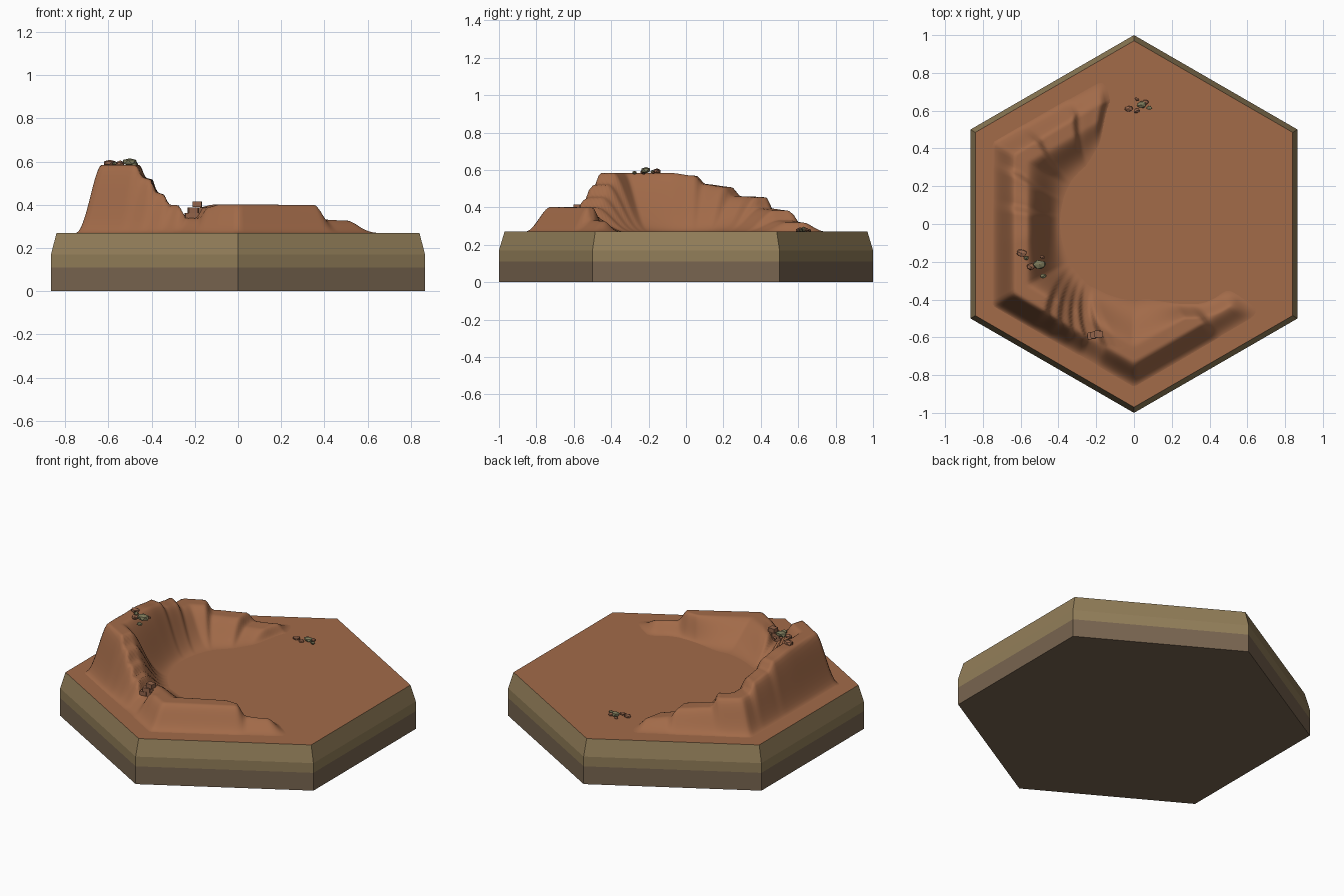
import bpy, bmesh, math, random
from mathutils import Matrix, Vector

if "Cube" in bpy.data.objects:
    bpy.data.objects.remove(bpy.data.objects["Cube"])

random.seed(4)
TOP = 0.27


def material(name, rgb):
    m = bpy.data.materials.new(name)
    m.diffuse_color = (*rgb, 1)
    m.use_nodes = True
    m.node_tree.nodes["Principled BSDF"].inputs["Base Color"].default_value = m.diffuse_color
    return m


clay = material("clay_orange", (0.36, 0.145, 0.066))
tan = material("tan_earth", (0.29, 0.21, 0.10))
brown = material("brown_earth", (0.19, 0.13, 0.08))
brick_red = material("brick_brown", (0.30, 0.13, 0.07))
sage = material("sage_stone", (0.20, 0.19, 0.10))


def finish(bm, name, mats):
    bmesh.ops.recalc_face_normals(bm, faces=bm.faces)
    me = bpy.data.meshes.new(name)
    bm.to_mesh(me)
    bm.free()
    ob = bpy.data.objects.new(name, me)
    for m in mats:
        me.materials.append(m)
    bpy.context.collection.objects.link(ob)
    return ob


# Hexagonal base tile: straight lower wall, tapered upper wall
bm = bmesh.new()
rings = []
for rad, z in ((1, 0), (1, 0.11), (1, 0.17), (0.97, TOP)):
    rings.append([bm.verts.new((rad * math.sin(k * math.pi / 3),
                                rad * math.cos(k * math.pi / 3), z)) for k in range(6)])
bm.faces.new(rings[0]).material_index = 0
bm.faces.new(rings[-1]).material_index = 2
for i in range(3):
    for k in range(6):
        f = bm.faces.new((rings[i][k], rings[i][(k + 1) % 6],
                          rings[i + 1][(k + 1) % 6], rings[i + 1][k]))
        f.material_index = 0 if i == 0 else 1
finish(bm, "base_tile", (brown, tan, clay))

# Crest height above the tile by angle in degrees: terraces joined by short steps
CREST = ((101, 0), (106, .05), (116, .06), (120, .115), (137, .125), (141, .185),
         (155, .19), (159, .24), (170, .255), (175, .30), (190, .315), (224, .315),
         (228, .255), (232, .25), (235, .19), (239, .18), (242, .13), (246, .13),
         (249, .072), (254, .068), (258, .12), (263, .133), (304, .13), (309, .062),
         (319, .058), (326, 0))


def crest(a):
    for (a0, h0), (a1, h1) in zip(CREST, CREST[1:]):
        if a0 <= a <= a1:
            return h0 + (h1 - h0) * smooth((a - a0) / (a1 - a0))
    return 0


def smooth(t):
    t = max(0, min(1, t))
    return t * t * (3 - 2 * t)


def hex_scale(a):
    return math.cos(math.radians((a + 30) % 60 - 30))


def inner_radius(a):
    return 0.38 + 0.2 * smooth((a - 275) / 50) + 0.08 * smooth((130 - a) / 25)


def ridge_height(a, r):
    # gullies bend toward the left as they run down the inner slope
    s = -math.sin(math.radians(a))
    bend = 90 * s * (1 - smooth((a - 240) / 45)) if s > 0 else 55 * s
    h = crest(a + bend * max(0, 0.66 - r))
    c = hex_scale(a)
    r_in = inner_radius(a)
    r_top = max(0.57 / c, r_in + 0.1)
    inner = smooth(max(0, (r - r_in) / (r_top - r_in)) ** 1.25)
    outer = smooth(max(0, (0.755 - r * c) / 0.125) ** 1.15)
    return h * inner * outer


# Curved crater ridge
bm = bmesh.new()
N, angles = 40, [97 + 1.25 * i for i in range(189)]
grid = []
for a in angles:
    r0, r1 = inner_radius(a), 0.76 / hex_scale(a)
    ar = math.radians(a)
    row = []
    for j in range(N + 1):
        r = r0 + (r1 - r0) * j / N
        row.append(bm.verts.new((r * math.cos(ar), r * math.sin(ar),
                                 TOP - 0.001 + ridge_height(a, r))))
    grid.append(row)
for i in range(len(grid) - 1):
    for j in range(N):
        q = (grid[i][j], grid[i][j + 1], grid[i + 1][j + 1], grid[i + 1][j])
        if max(v.co.z for v in q) > TOP - 0.0009:
            bm.faces.new((q[3], q[2], q[1], q[0]))
bmesh.ops.delete(bm, geom=[v for v in bm.verts if not v.link_faces], context='VERTS')
for f in bm.faces:
    f.smooth = True
ridge = finish(bm, "crater_ridge", (clay,))
if sum(p.normal.z for p in ridge.data.polygons) < 0:
    ridge.data.flip_normals()


# Scattered faceted stones: x, y, z, size, colour index
def stones(name, spots):
    bm = bmesh.new()
    for x, y, z, size, mat in spots:
        new = bmesh.ops.create_icosphere(bm, subdivisions=1, radius=size)["verts"]
        spin = Matrix.Rotation(random.uniform(0, 6.3), 3, 'Z')
        for v in new:
            p = spin @ (v.co * random.uniform(0.8, 1.1))
            v.co = Vector((x + p.x * 1.15, y + p.y * 0.85, z + p.z * 0.65))
        for f in {f for v in new for f in v.link_faces}:
            f.material_index = mat
    finish(bm, name, (brick_red, sage))


stones("ridge_stones", ((-.595, -.155, .593, .028, 0), (-.50, -.215, .598, .032, 1),
                        (-.545, -.225, .59, .022, 0), (-.48, -.275, .585, .018, 1),
                        (-.485, -.175, .585, .013, 0), (-.57, -.18, .59, .014, 1)))
stones("ground_stones", ((.04, .63, .282, .025, 1), (-.03, .61, .28, .022, 0),
                         (.015, .60, .278, .018, 0), (.08, .615, .278, .015, 1),
                         (.015, .66, .276, .012, 0), (.06, .645, .28, .016, 0)))

# Stacked bricks in the ridge gap
bm = bmesh.new()
for x, y, z in ((-.225, -.592, .35), (-.185, -.582, .35), (-.15, -.578, .35),
                (-.21, -.587, .374), (-.165, -.58, .374), (-.188, -.583, .402)):
    turn = Matrix.Rotation(random.uniform(-.1, .2), 4, 'Z')
    bmesh.ops.create_cube(bm, size=1, matrix=Matrix.Translation((x, y, z)) @ turn
                          @ Matrix.Diagonal((.042, .036, .025, 1)))
finish(bm, "brick_pile", (brick_red,))
